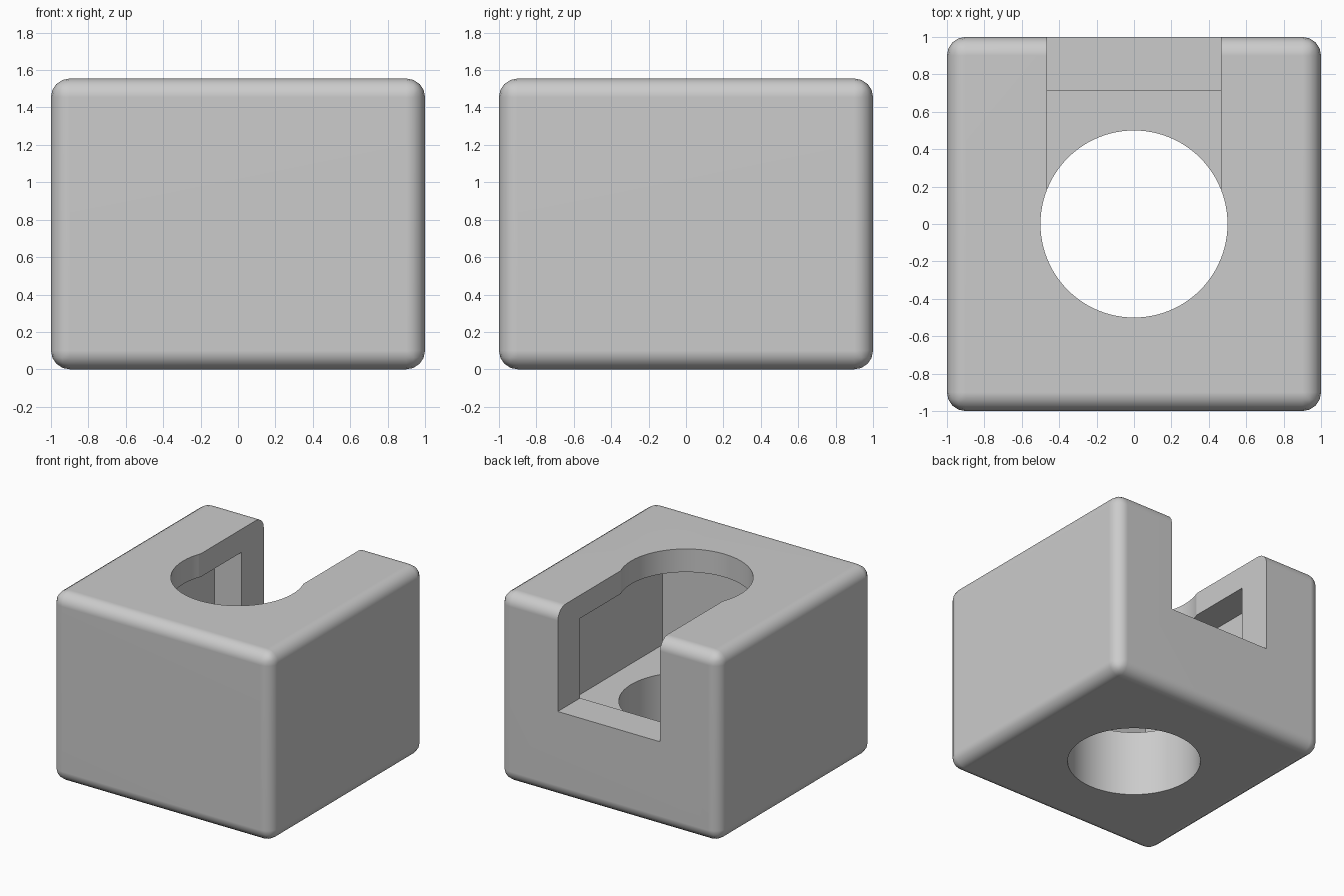
import bpy
import math

default_cube = bpy.data.objects.get("Cube")
if default_cube:
    bpy.data.objects.remove(default_cube, do_unlink=True)

HEIGHT = 1.555
BORE_RADIUS = 0.5
SLOT_HALF = 0.465     # half width of the insertion slot
POCKET_HALF = 0.71    # half width of the square inner pocket


def box(name, low, high):
    """Axis-aligned box between two corners."""
    bpy.ops.mesh.primitive_cube_add(
        size=1, location=[(a + b) / 2 for a, b in zip(low, high)])
    obj = bpy.context.object
    obj.name = name
    obj.scale = [b - a for a, b in zip(low, high)]
    bpy.ops.object.transform_apply(location=True, rotation=False, scale=True)
    return obj


def apply_modifier(obj, mod):
    bpy.ops.object.select_all(action='DESELECT')
    obj.select_set(True)
    bpy.context.view_layer.objects.active = obj
    bpy.ops.object.modifier_apply(modifier=mod.name)


def cut(obj, cutter):
    """Subtract the cutter, then discard it."""
    cutter.hide_render = True
    mod = obj.modifiers.new("cut", 'BOOLEAN')
    mod.operation = 'DIFFERENCE'
    mod.solver = 'EXACT'
    mod.object = cutter
    apply_modifier(obj, mod)
    bpy.data.objects.remove(cutter, do_unlink=True)


# Block with rounded outer edges
block = box("holder_block", (-1, -1, 0), (1, 1, HEIGHT))
bevel = block.modifiers.new("rounding", 'BEVEL')
bevel.width = 0.1
bevel.segments = 4
apply_modifier(block, bevel)

# Closed inner pocket
cut(block, box("pocket_cutter", (-POCKET_HALF, -POCKET_HALF, 0.54),
               (POCKET_HALF, POCKET_HALF, 1.365)))

# Insertion slot, open at the back and top
cut(block, box("slot_cutter", (-SLOT_HALF, 0, 0.71), (SLOT_HALF, 1.2, 2)))

# Vertical bore through floor and roof
bpy.ops.mesh.primitive_cylinder_add(vertices=96, radius=BORE_RADIUS, depth=4)
bpy.context.object.name = "bore_cutter"
cut(block, bpy.context.object)

# Single plain grey
grey = bpy.data.materials.new("plain_grey")
grey.use_nodes = True
colour = (0.6, 0.6, 0.6, 1)
grey.diffuse_color = colour
grey.node_tree.nodes["Principled BSDF"].inputs["Base Color"].default_value = colour
block.data.materials.clear()
block.data.materials.append(grey)

# Smooth rounding, crisp cut edges, flat large faces
bpy.ops.object.select_all(action='DESELECT')
block.select_set(True)
bpy.context.view_layer.objects.active = block
bpy.ops.object.shade_smooth_by_angle(angle=math.radians(30))
weighted = block.modifiers.new("flat_faces", 'WEIGHTED_NORMAL')
weighted.keep_sharp = True
